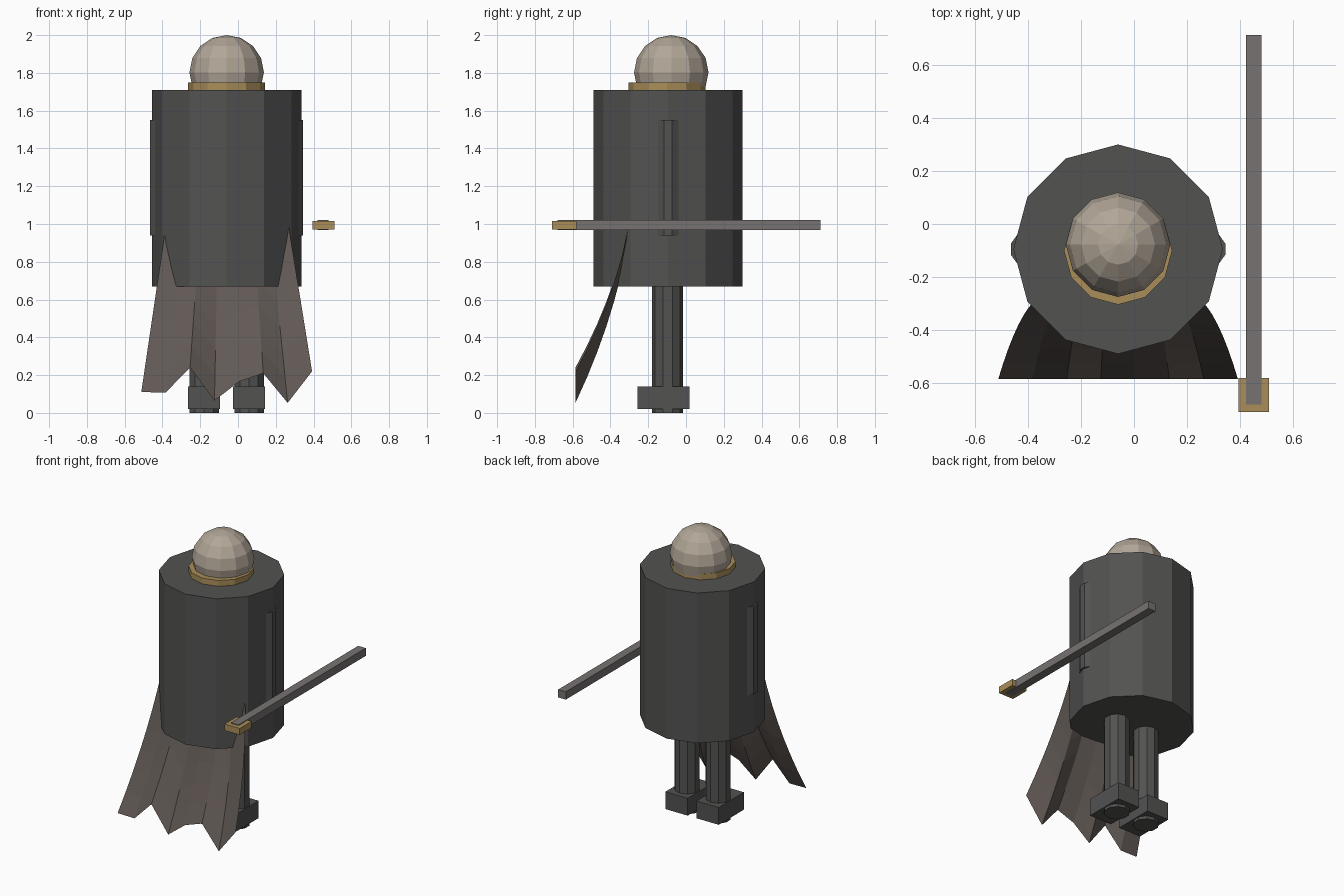
import bpy, bmesh, math

if "Cube" in bpy.data.objects:
    bpy.data.objects.remove(bpy.data.objects["Cube"])

CX, CY = -0.06, -0.095   # axis of the figure


def mat(name, rgb):
    m = bpy.data.materials.new(name)
    m.diffuse_color = (*rgb, 1)
    m.use_nodes = True
    m.node_tree.nodes["Principled BSDF"].inputs["Base Color"].default_value = m.diffuse_color
    return m


DARK = mat("dark_grey", (0.085, 0.085, 0.083))
CLOTH = mat("brown_cloth", (0.12, 0.10, 0.09))
PALE = mat("pale", (0.44, 0.38, 0.31))
GOLD = mat("gold", (0.40, 0.27, 0.10))
STEEL = mat("steel", (0.18, 0.17, 0.165))


def finish(name, m):
    o = bpy.context.object
    o.name = name
    o.data.materials.append(m)
    return o


def tube(name, x, y, r, z0, z1, sides, m):
    bpy.ops.mesh.primitive_cylinder_add(vertices=sides, radius=r, depth=z1 - z0,
                                        location=(x, y, (z0 + z1) / 2))
    return finish(name, m)


def box(name, lo, hi, m):
    bpy.ops.mesh.primitive_cube_add(size=1, location=[(a + b) / 2 for a, b in zip(lo, hi)])
    bpy.context.object.scale = [b - a for a, b in zip(lo, hi)]
    return finish(name, m)


# Torso, collar and head
tube("torso", CX, CY, 0.395, 0.67, 1.71, 12, DARK)
tube("collar", CX, -0.1, 0.204, 1.66, 1.75, 12, GOLD)
bpy.ops.mesh.primitive_uv_sphere_add(segments=12, ring_count=8, radius=0.197,
                                     location=(CX, -0.078, 1.803))
finish("head", PALE)

# Arms, legs and feet on both sides
for side, s in (("left", -1), ("right", 1)):
    tube(side + "_arm", CX + s * 0.34, CY, 0.068, 0.94, 1.55, 10, DARK)
    x = CX + s * 0.119
    tube(side + "_leg", x, -0.097, 0.082, 0, 0.75, 10, DARK)
    box(side + "_foot", (x - 0.085, -0.257, 0.02), (x + 0.085, 0.019, 0.14), DARK)

# Flared cape with a ragged hem
hem = [0.11, 0.108, 0.24, 0.065, 0.165, 0.21, 0.053, 0.22]
top, rows, cols = 1.40, 10, len(hem)
bm = bmesh.new()
grid = []
for i in range(rows + 1):
    t = i / rows
    half = 0.262 + 0.19 * t
    y = -0.265 - 0.32 * t * t
    grid.append([bm.verts.new((CX + half * (2 * j / (cols - 1) - 1), y,
                               top + (hem[j] - top) * t)) for j in range(cols)])
for a, b in zip(grid, grid[1:]):
    for j in range(cols - 1):
        bm.faces.new((a[j], b[j], b[j + 1], a[j + 1]))
me = bpy.data.meshes.new("cape")
bm.to_mesh(me)
bm.free()
me.materials.append(CLOTH)
bpy.context.collection.objects.link(bpy.data.objects.new("cape", me))

# Sword: blade and guard
box("sword_blade", (0.422, -0.68, 0.968), (0.48, 0.712, 1.022), STEEL)
box("sword_guard", (0.395, -0.71, 0.972), (0.51, -0.58, 1.017), GOLD)
